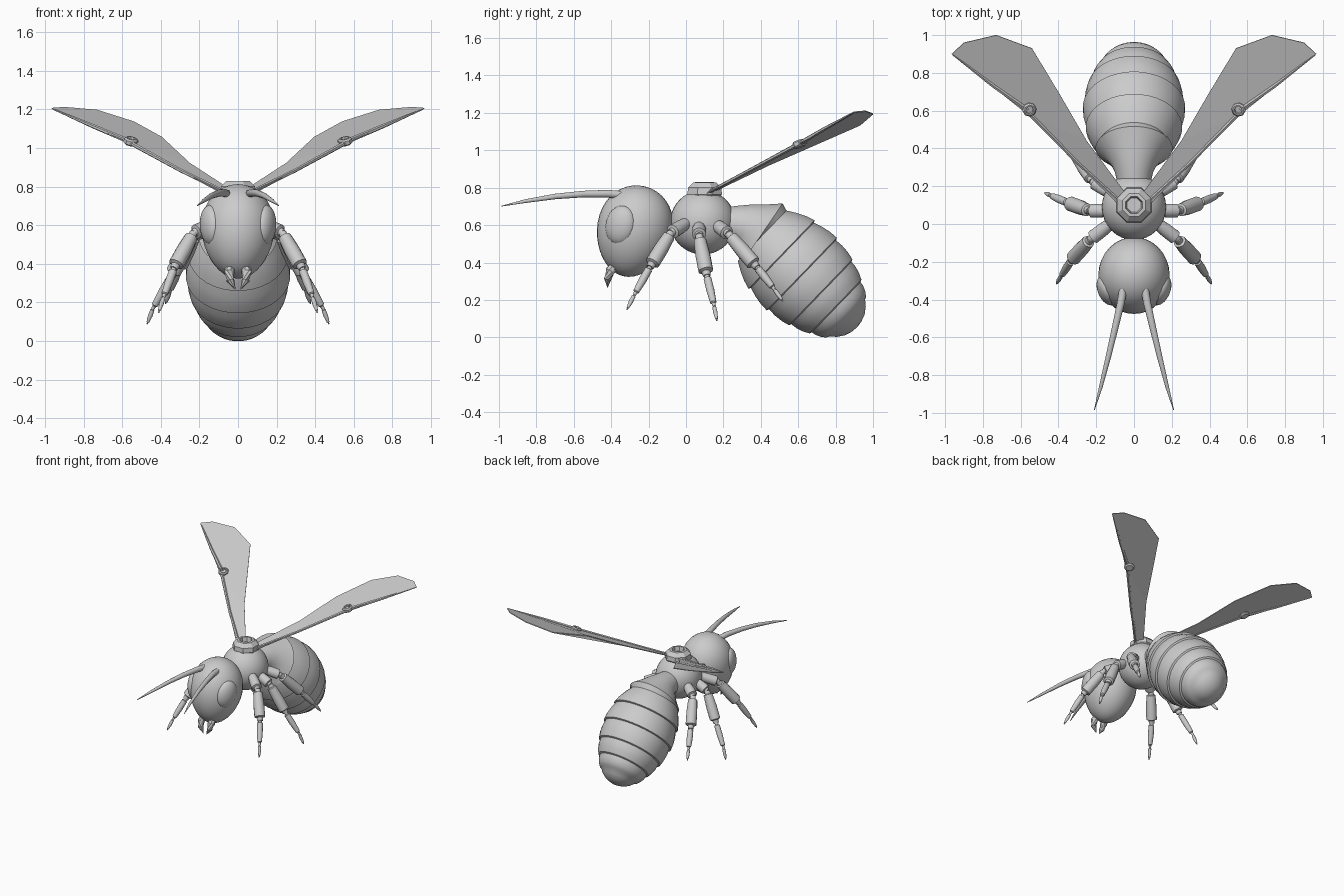
import bpy, bmesh
from math import radians, cos, sin, pi
from mathutils import Vector, Matrix, Euler

if "Cube" in bpy.data.objects:
    bpy.data.objects.remove(bpy.data.objects["Cube"])


def finish(name, bm, mirror=False, angle=35):
    """Turn a bmesh into an object, smooth below the given angle."""
    bmesh.ops.recalc_face_normals(bm, faces=bm.faces)
    me = bpy.data.meshes.new(name)
    bm.to_mesh(me)
    bm.free()
    if angle:
        me.shade_smooth()
        me.set_sharp_from_angle(angle=radians(angle))
    ob = bpy.data.objects.new(name, me)
    bpy.context.collection.objects.link(ob)
    if mirror:
        m = ob.modifiers.new("Mirror", 'MIRROR')
        m.use_clip = False
        m.use_mirror_merge = False
    return ob


def tube(bm, pts, radii, sides=12, axis=None):
    """Skin rings of given radii along a path and cap the ends."""
    pts = [Vector(p) for p in pts]
    rings = []
    for i, (p, r) in enumerate(zip(pts, radii)):
        t = axis or pts[min(i + 1, len(pts) - 1)] - pts[max(i - 1, 0)]
        q = Vector(t).to_track_quat('Z', 'Y')
        rings.append([bm.verts.new(p + q @ Vector((r * cos(a), r * sin(a), 0)))
                      for a in ((k + .5) * 2 * pi / sides for k in range(sides))])
    for a, b in zip(rings, rings[1:]):
        for k in range(sides):
            j = (k + 1) % sides
            bm.faces.new((a[k], a[j], b[j], b[k]))
    bm.faces.new(rings[0])
    bm.faces.new(rings[-1])


def ellipsoid(name, loc, size, rot=(0, 0, 0), taper=0, mirror=False):
    bm = bmesh.new()
    bmesh.ops.create_uvsphere(bm, u_segments=32, v_segments=20, radius=1)
    for v in bm.verts:
        f = 1 + taper * v.co.z
        v.co.x *= f
        v.co.y *= f
    e = Euler([radians(a) for a in rot])
    bm.transform(Matrix.LocRotScale(Vector(loc), e, Vector(size)))
    return finish(name, bm, mirror, 60)


# Head, eyes, thorax
ellipsoid("head", (0, -.278, .567), (.188, .2, .247), (-14, 0, 0), taper=.1)
ellipsoid("eye", (.142, -.35, .6), (.05, .083, .105), (-14, 0, -22), mirror=True)
ellipsoid("thorax", (0, .09, .615), (.17, .175, .172))

# Antennae
bm = bmesh.new()
tube(bm, [(.055, -.33, .76), (.07, -.42, .768), (.1, -.55, .766), (.135, -.7, .753),
          (.175, -.86, .728), (.21, -.985, .702)], [.022, .021, .018, .015, .01, .002])
finish("antenna", bm, True)

# Mandibles
bm = bmesh.new()
tube(bm, [(.035, -.37, .4), (.045, -.405, .355), (.04, -.418, .315), (.014, -.42, .268)],
     [.025, .027, .021, .002], 8)
finish("mandible", bm, True)

# Abdomen: bent waist, then overlapping bands along a slanted axis
edges = [(0, .195), (.15, .25), (.30, .265), (.44, .24), (.55, .195), (.63, .148)]
pts = [(0, .2, .61), (0, .27, .605), (0, .315, .597), (0, .36, .575)]
radii = [.085, .1, .12, .157]
origin, d = Vector((0, .405, .545)), Vector((0, .72, -.695))
pts.append(origin - d * .004)
radii.append(.204)
for (s0, r0), (s1, r1) in zip(edges, edges[1:]):
    for f in (0, .33, .67, 1):
        s = s0 + .003 + (s1 - s0 - .006) * f
        bulge = .03 * f * (1 - f)
        pts.append(origin + d * s)
        radii.append(r0 - .007 + (r1 - r0 + .013) * f + bulge)
for s, r in ((.634, .139), (.665, .112), (.69, .076), (.703, .038), (.707, .004)):
    pts.append(origin + d * s)
    radii.append(r)
bm = bmesh.new()
tube(bm, pts, radii, 32)
finish("abdomen", bm)

# Octagonal wing collar on the back
bm = bmesh.new()
tube(bm, [(0, .1, z) for z in (.74, .765, .8, .828, .83, .795)],
     [.08, .1, .096, .066, .048, .04], 8, axis=(0, 0, 1))
finish("wing_collar", bm, angle=20)

# Legs: coxa, femur, tibia and foot with narrow joints
legs = {
    "front_leg": [(.1, .02, .62), (.23, -.08, .56), (.33, -.19, .38), (.385, -.275, .23), (.41, -.315, .15)],
    "middle_leg": [(.12, .07, .605), (.235, .07, .545), (.345, .11, .335), (.44, .15, .17), (.47, .165, .09)],
    "rear_leg": [(.1, .15, .61), (.22, .225, .555), (.305, .375, .38), (.352, .47, .26), (.375, .517, .195)],
}
for name, path in legs.items():
    bm = bmesh.new()
    for a, b, r0, r1 in zip(path, path[1:], (.03, .034, .021, .011), (.038, .04, .017, .007)):
        a, b = Vector(a), Vector(b)
        tube(bm, [a.lerp(b, f) for f in (0, .1, .12, .5, .9, .93, 1.03)],
             [r0 * .6, r0 * .65, r0, (r0 + r1) / 2 + .003, r1, r1 * .6, r1 * .5])
    finish(name, bm, True)

# Wings: root and outer panel meeting in a crease at the node
root = [(.06, .12, .775), (.09, .11, .77), (.57, .585, 1.025), (.25, .44, .92), (.05, .17, .79)]
outer = [(.965, .9, 1.205), (.9, .96, 1.21), (.73, 1.0, 1.195), (.54, .93, 1.135), (.395, .69, 1.055)]
bm = bmesh.new()
r = [bm.verts.new(p) for p in root]
o = [bm.verts.new(p) for p in outer]
bm.faces.new(r)
bm.faces.new([r[2]] + o + [r[3]])
wing = finish("wing", bm, True, angle=0)
sol = wing.modifiers.new("Thickness", 'SOLIDIFY')
sol.thickness, sol.offset = .006, 0

# Leading-edge spars and node ring
bm = bmesh.new()
tube(bm, [(.07, .115, .772), (.3, .325, .885), (.555, .585, 1.025)], [.01, .01, .012], 6)
tube(bm, [(.565, .605, 1.035), (.75, .735, 1.112), (.96, .897, 1.203)], [.013, .011, .004], 6)
finish("wing_spar", bm, True)

normal = (Vector(outer[0]) - Vector(root[2])).cross(Vector(outer[3]) - Vector(root[2])).normalized()
bm = bmesh.new()
c = Vector((.555, .607, 1.034))
tube(bm, [c + normal * h for h in (-.018, -.01, .01, .018, .018, .006)],
     [.028, .038, .038, .03, .022, .02], 8, axis=normal)
finish("wing_node", bm, True, 20)
